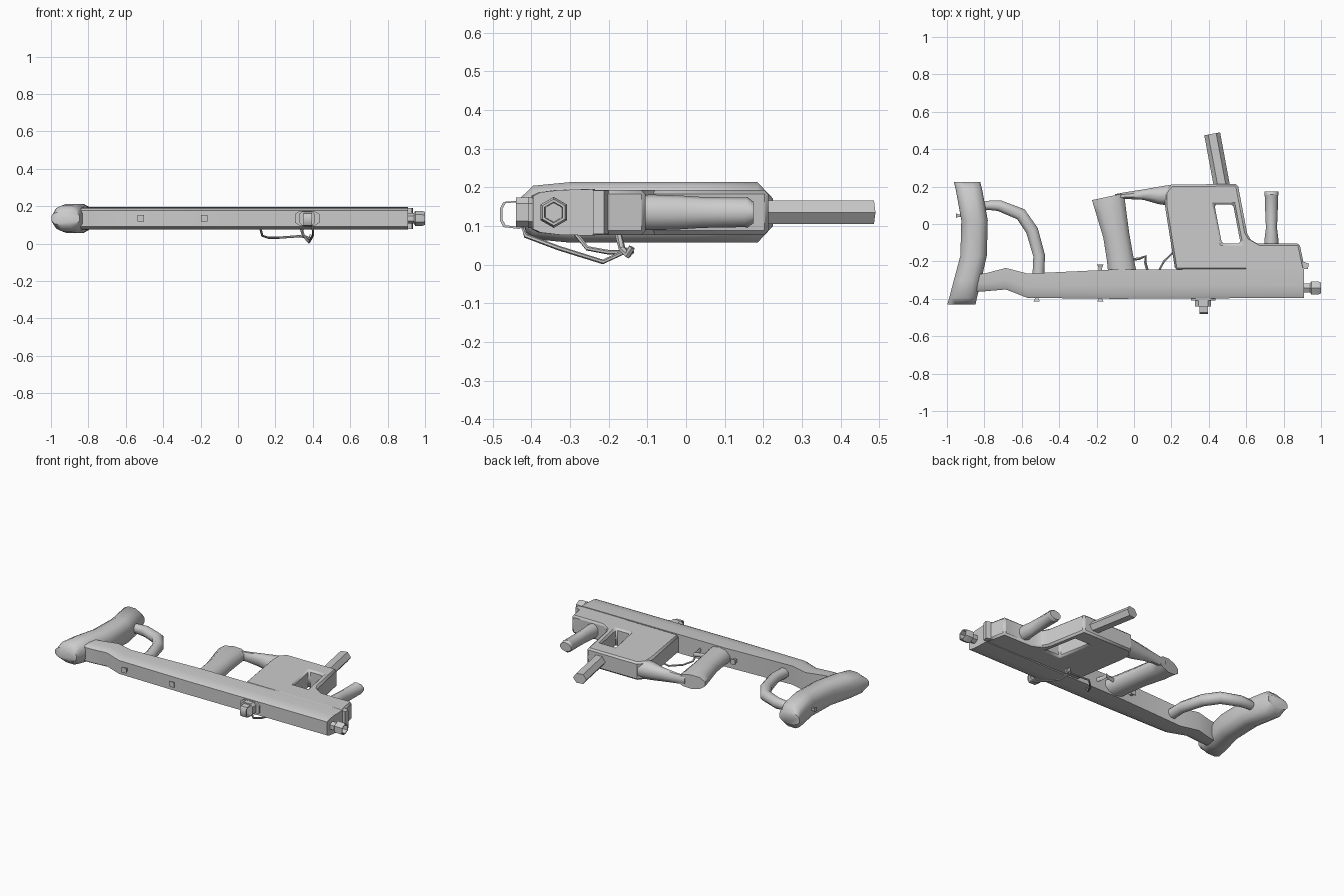
import bpy, bmesh, math
from mathutils import Vector

if "Cube" in bpy.data.objects:
    bpy.data.objects.remove(bpy.data.objects["Cube"])

CZ = 0.135  # mid-plane of the model lying on its side


def finish(name, bm, angle=40):
    bmesh.ops.recalc_face_normals(bm, faces=bm.faces)
    me = bpy.data.meshes.new(name)
    bm.to_mesh(me)
    bm.free()
    ob = bpy.data.objects.new(name, me)
    bpy.context.collection.objects.link(ob)
    bpy.ops.object.select_all(action='DESELECT')
    bpy.context.view_layer.objects.active = ob
    ob.select_set(True)
    bpy.ops.object.shade_smooth_by_angle(angle=math.radians(angle))
    return ob


def loft(name, rings, angle=40, caps=True):
    bm = bmesh.new()
    vs = [[bm.verts.new(p) for p in r] for r in rings]
    n = len(vs[0])
    for a, b in zip(vs, vs[1:]):
        for i in range(n):
            j = (i + 1) % n
            bm.faces.new((a[i], a[j], b[j], b[i]))
    if caps:
        bm.faces.new(vs[0])
        bm.faces.new(vs[-1])
    return finish(name, bm, angle)


def ring(c, u, v, ru, rv, n=8, turn=0.5, power=1.0):
    """Ellipse around c in the plane u, v; a power below 1 makes it boxier."""
    out = []
    for i in range(n):
        t = 2 * math.pi * (i + turn) / n
        k, s = math.cos(t), math.sin(t)
        out.append(Vector(c) + Vector(u) * ru * math.copysign(abs(k) ** power, k)
                   + Vector(v) * rv * math.copysign(abs(s) ** power, s))
    return out


def sweep(name, pts, radii, n=8, angle=50, turn=0.5):
    """Tube along a path; radii are (in-plane, vertical) pairs or one pair."""
    pts = [Vector(p) for p in pts]
    if isinstance(radii, tuple):
        radii = [radii] * len(pts)
    rings = []
    for i, p in enumerate(pts):
        d = (pts[min(i + 1, len(pts) - 1)] - pts[max(i - 1, 0)]).normalized()
        side = d.cross(Vector((0, 0, 1))).normalized()
        rings.append(ring(p, side, side.cross(d), *radii[i], n=n, turn=turn))
    return loft(name, rings, angle)


def prism(name, outline, z0, z1):
    return loft(name, [[(x, y, z) for x, y in outline] for z in (z0, z1)], 30)


X, Y, Z = (1, 0, 0), (0, 1, 0), (0, 0, 1)

# Shoulder stock: y, left x, right x, half thickness
stock = [(-0.43, -1.0, -0.845, 0.035), (-0.395, -0.99, -0.838, 0.068),
         (-0.30, -0.965, -0.815, 0.077), (-0.17, -0.93, -0.785, 0.077),
         (0.02, -0.925, -0.78, 0.077), (0.185, -0.955, -0.81, 0.077),
         (0.225, -0.965, -0.82, 0.035)]
loft("stock", [ring(((a + b) / 2, y, CZ), X, Z, (b - a) / 2, h / 0.96, 12, 0.5, 0.75)
               for y, a, b, h in stock], 50)

# Main tube with the bent neck: x, low y, high y
section = [(0, -.043), (.12, -.052), (.45, -.058), (1, -.060), (1, .060),
           (.45, .058), (.12, .052), (0, .043)]
tube = [(-0.86, -0.36, -0.27), (-0.80, -0.36, -0.265), (-0.685, -0.35, -0.235),
        (-0.57, -0.395, -0.265), (-0.1, -0.40, -0.243), (0.91, -0.395, -0.24)]
loft("main_tube", [[(x, a + (b - a) * t, CZ + z) for t, z in section]
                   for x, a, b in tube], 35)

# Hollow hexagonal muzzle
loft("muzzle", [ring((x, -0.342, CZ), Y, Z, r, r, 6, 0.5)
                for x, r in [(0.89, .028), (0.94, .028), (0.948, .040), (0.985, .040),
                             (1.0, .034), (1.0, .027), (0.95, .025)]], 35)

# Front body with a slanted window
body = prism("body", [(.22, -.245), (.165, .10), (.165, .17), (.20, .212), (.555, .213),
                      (.605, -.05), (.625, -.085), (.66, -.105), (.885, -.105),
                      (.905, -.20), (.915, -.245)], 0.077, 0.193)
cutter = prism("window_cutter", [(.43, .105), (.53, .105), (.57, -.105), (.47, -.105)], 0, 0.3)
cutter.hide_render = True
cutter.hide_viewport = True
cut = body.modifiers.new("window", 'BOOLEAN')
cut.object = cutter
cut.operation = 'DIFFERENCE'
cut.solver = 'EXACT'
bev = body.modifiers.new("edges", 'BEVEL')
bev.width = 0.012
bev.segments = 1
bev.limit_method = 'ANGLE'
bev.angle_limit = math.radians(60)

# Ledge where the body meets the tube
prism("body_ledge", [(.60, -.245), (.60, -.20), (.90, -.20), (.935, -.212), (.93, -.24)],
      0.079, 0.191)

# Rear grip: y-ordered path, leaning back
sweep("rear_grip", [(-.063, -.26, CZ), (-.075, -.18, CZ), (-.095, -.06, CZ),
                    (-.125, .08, CZ), (-.139, .146, CZ)],
      [(.079, .056), (.075, .056), (.074, .054), (.086, .054), (.092, .045)], 10)

# Arm bridging the grip and the body
sweep("grip_arm", [(-.10, .145, CZ), (-.04, .152, CZ), (.05, .157, CZ),
                   (.13, .153, CZ), (.20, .153, CZ)],
      [(.016, .030), (.020, .032), (.030, .042), (.050, .054), (.062, .060)])

# Six-sided bar rising through the body
sweep("magazine_bar", [(.478, .16, CZ), (.418, .482, CZ)], (.043, .035), 6, 35, 0)

# Front peg
peg = [(-.13, .038, .044), (-.09, .040, .046), (-.02, .031, .044), (.04, .034, .040),
       (.152, .038, .038), (.158, .040, .040), (.174, .040, .028)]
loft("front_peg", [ring((.735, y, CZ), X, Z, a, b, 10) for y, a, b in peg], 50)

# Rear hand loop
sweep("hand_loop", [(-.83, .085, CZ), (-.785, .10, CZ), (-.72, .098, CZ), (-.605, .052, CZ),
                    (-.545, -.035, CZ), (-.507, -.17, CZ), (-.512, -.29, CZ)],
      [(.026, .03), (.026, .03), (.032, .034), (.036, .036), (.036, .036), (.034, .034),
       (.034, .034)])

# Flared square studs
for i, (x, y0, y1) in enumerate([(-.52, -.385, -.415), (-.18, -.385, -.415),
                                 (-.18, -.25, -.217)]):
    loft(f"stud_{i + 1}", [ring((x, y, CZ), X, Z, r, r, 4)
                           for y, r in [(y0, .014), ((y0 + y1) / 2, .014), (y1, .024)]], 30)
loft("stock_stud", [ring((x, .045, CZ), Y, Z, r, r, 4)
                    for x, r in [(-.92, .01), (-.94, .01), (-.952, .018)]], 30)

# Sling mount: plate, neck and swivel loop
for name, w, h, y0, y1 in [("mount_plate", .068, .042, -.408, -.385),
                           ("mount_neck", .045, .040, -.44, -.40)]:
    loft(name, [ring((.37, y, CZ), X, Z, w, h, 8, 0.5, 0.6) for y in (y0, y1)], 30)
loop = [(-.43, .092), (-.472, .097), (-.481, .115), (-.481, .145), (-.472, .162), (-.43, .166)]
loft("swivel_loop", [[(x, y + oy, CZ + (z - CZ) * k)
                      for x, oy, k in [(.35, 0, 1), (.395, 0, 1), (.395, .006, .88),
                                       (.35, .006, .88)]]
                     for y, z in loop], 30)

# Hanging sling wires under the body
sweep("sling_wire_front", [(.395, -.42, .095), (.40, -.415, .075), (.40, -.33, .043),
                           (.38, -.215, .007), (.35, -.145, .04)], (.006, .006), 6)
sweep("sling_wire_rear", [(.36, -.15, .035), (.33, -.16, .04), (.22, -.14, .032),
                          (.16, -.20, .032), (.13, -.255, .042), (.12, -.285, .08)],
      (.006, .006), 6)
sweep("sling_clip", [(.34, -.175, .078), (.35, -.165, .04), (.385, -.15, .025),
                     (.39, -.14, .045)], (.009, .009), 6)

# Trigger
sweep("trigger", [(-.01, -.19, CZ), (.03, -.185, CZ), (.062, -.172, CZ),
                  (.06, -.205, CZ), (.075, -.26, CZ)], (.008, .014), 6)
